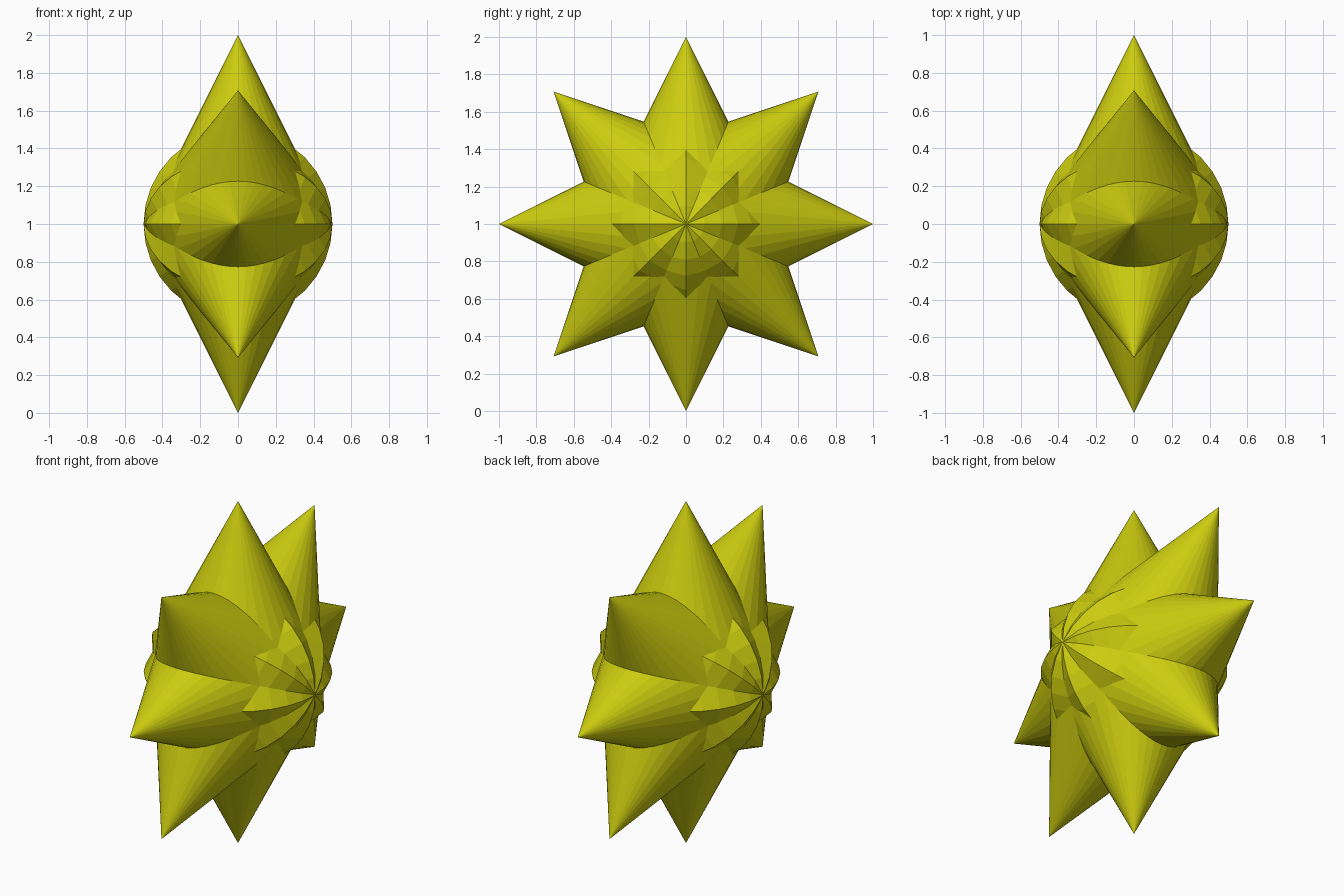
import bpy
import bmesh
from math import radians
from mathutils import Matrix

default = bpy.data.objects.get("Cube")
if default:
    bpy.data.objects.remove(default, do_unlink=True)

SPIKES = 8
SEGMENTS = 32
RADIUS = 0.5
HEIGHT = 1.0
COLOUR = (0.6, 0.6, 0.005, 1)

# Single yellow material
yellow = bpy.data.materials.new("olive_yellow")
yellow.use_nodes = True
yellow.diffuse_color = COLOUR
yellow.node_tree.nodes["Principled BSDF"].inputs["Base Color"].default_value = COLOUR

# Cone whose base is centred on the origin; opposite spikes share a rim
mesh = bpy.data.meshes.new("spike")
bm = bmesh.new()
bmesh.ops.create_cone(bm, cap_ends=False, segments=SEGMENTS,
                      radius1=RADIUS, radius2=0, depth=HEIGHT,
                      matrix=Matrix.Translation((0, 0, HEIGHT / 2)))
bmesh.ops.remove_doubles(bm, verts=bm.verts, dist=0.0001)
bmesh.ops.recalc_face_normals(bm, faces=bm.faces)
# Outward normals: the open shell must face away from its axis
bm.faces.ensure_lookup_table()
if bm.faces[0].normal.z < 0:
    bmesh.ops.reverse_faces(bm, faces=bm.faces)
bm.to_mesh(mesh)
bm.free()
mesh.materials.append(yellow)

# Ring of spikes around the x axis
for i in range(SPIKES):
    spike = bpy.data.objects.new(f"star_spike_{i + 1}", mesh)
    spike.location = (0, 0, 1)
    spike.rotation_euler = (radians(360 / SPIKES * i), 0, 0)
    bpy.context.collection.objects.link(spike)
